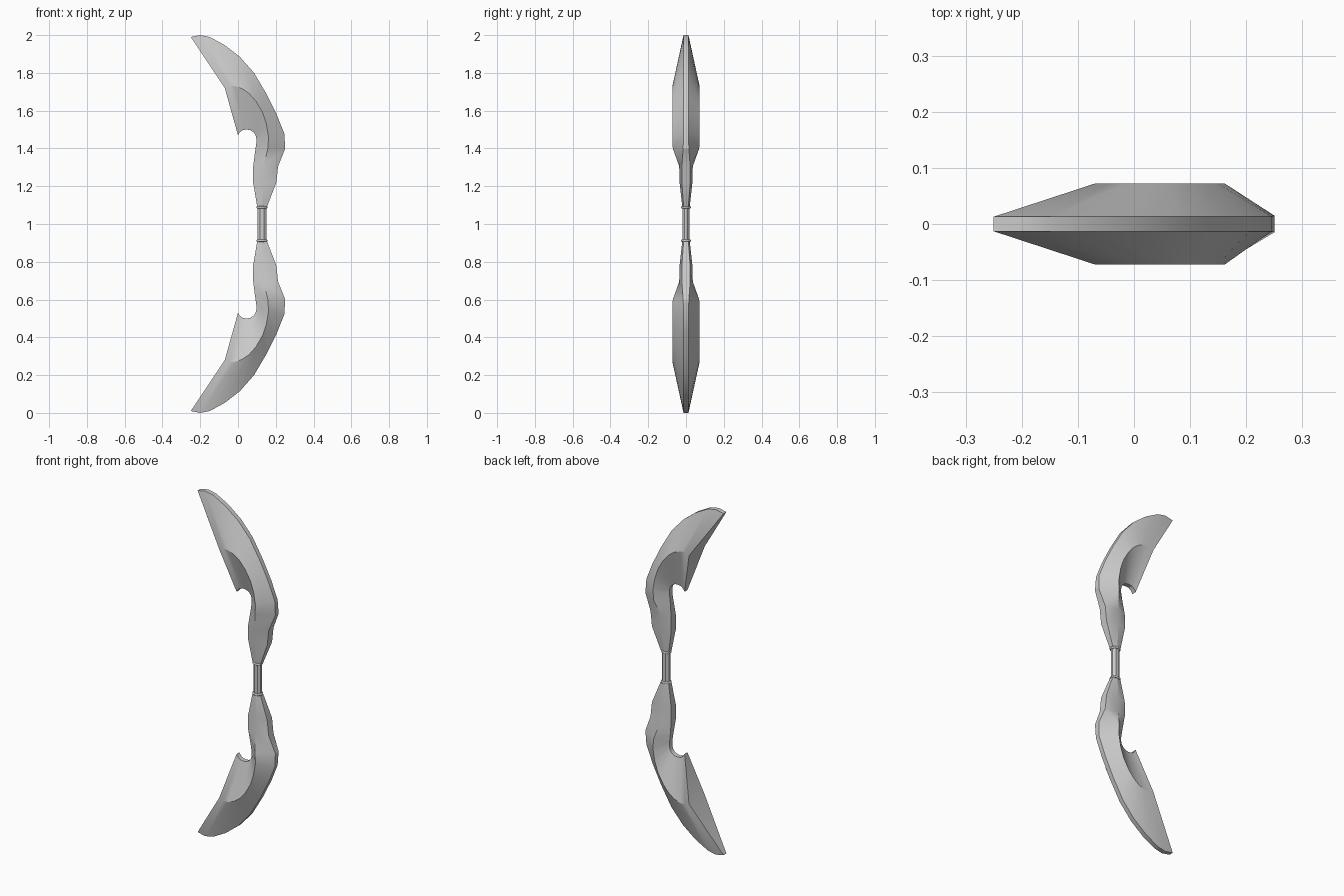
import bpy, bmesh
from math import radians

if "Cube" in bpy.data.objects:
    bpy.data.objects.remove(bpy.data.objects["Cube"])

# Stations from blade tip to grip: outer xz, ridge xz, inner xz, edge half width, ridge half width
STATIONS = [
    (-.25, 1.99, -.07, 1.72, .00, 1.47, .013, .072),
    (-.20, 2.00, -.045, 1.73, .01, 1.486, .013, .072),
    (-.15, 1.99, -.015, 1.73, .025, 1.497, .013, .072),
    (-.07, 1.947, .025, 1.715, .045, 1.50, .013, .072),
    (.01, 1.885, .06, 1.69, .062, 1.498, .013, .072),
    (.085, 1.80, .095, 1.65, .08, 1.488, .013, .072),
    (.15, 1.69, .13, 1.59, .092, 1.473, .013, .072),
    (.205, 1.58, .15, 1.53, .097, 1.455, .013, .072),
    (.245, 1.48, .162, 1.46, .097, 1.43, .013, .072),
    (.25, 1.40, .158, 1.40, .09, 1.38, .015, .070),
    (.212, 1.305, .136, 1.305, .08, 1.30, .022, .036),
    (.203, 1.22, .135, 1.22, .08, 1.22, .022, .034),
    (.151, 1.085, .127, 1.085, .103, 1.085, .012, .019),
]


def finish(obj, angle):
    bpy.ops.object.select_all(action='DESELECT')
    obj.select_set(True)
    bpy.context.view_layer.objects.active = obj
    bpy.ops.object.shade_smooth_by_angle(angle=radians(angle))


def make_blade(name, flip):
    bm = bmesh.new()
    rings = []
    for ox, oz, rx, rz, ix, iz, w, t in STATIONS:
        pts = [(ox, -w, oz), (rx, -t, rz), (ix, -w, iz),
               (ix, w, iz), (rx, t, rz), (ox, w, oz)]
        rings.append([bm.verts.new((x, y, 2 - z if flip else z)) for x, y, z in pts])
    for a, b in zip(rings, rings[1:]):
        for i in range(6):
            j = (i + 1) % 6
            bm.faces.new((a[i], a[j], b[j], b[i]))
    # Cutting edge cap is folded at the ridge
    for r in (rings[0], rings[-1]):
        bm.faces.new((r[0], r[1], r[4], r[5]))
        bm.faces.new((r[1], r[2], r[3], r[4]))
    bmesh.ops.recalc_face_normals(bm, faces=bm.faces)
    mesh = bpy.data.meshes.new(name)
    bm.to_mesh(mesh)
    bm.free()
    obj = bpy.data.objects.new(name, mesh)
    bpy.context.collection.objects.link(obj)
    finish(obj, 25)


make_blade("upper_blade", False)
make_blade("lower_blade", True)

# Handle between the blades
bpy.ops.mesh.primitive_cylinder_add(vertices=8, radius=.025, depth=.19, location=(.127, 0, 1))
grip = bpy.context.object
grip.name = "grip"
grip.rotation_euler.z = radians(22.5)
bpy.ops.object.transform_apply(location=False, rotation=True, scale=False)
grip.scale.y = .8

# Collars at both grip ends
for name, z in (("upper_collar", 1.088), ("lower_collar", .912)):
    bpy.ops.mesh.primitive_torus_add(major_segments=16, minor_segments=8, major_radius=.024,
                                     minor_radius=.006, location=(.127, 0, z))
    collar = bpy.context.object
    collar.name = name
    collar.scale.y = .88
    finish(collar, 50)
